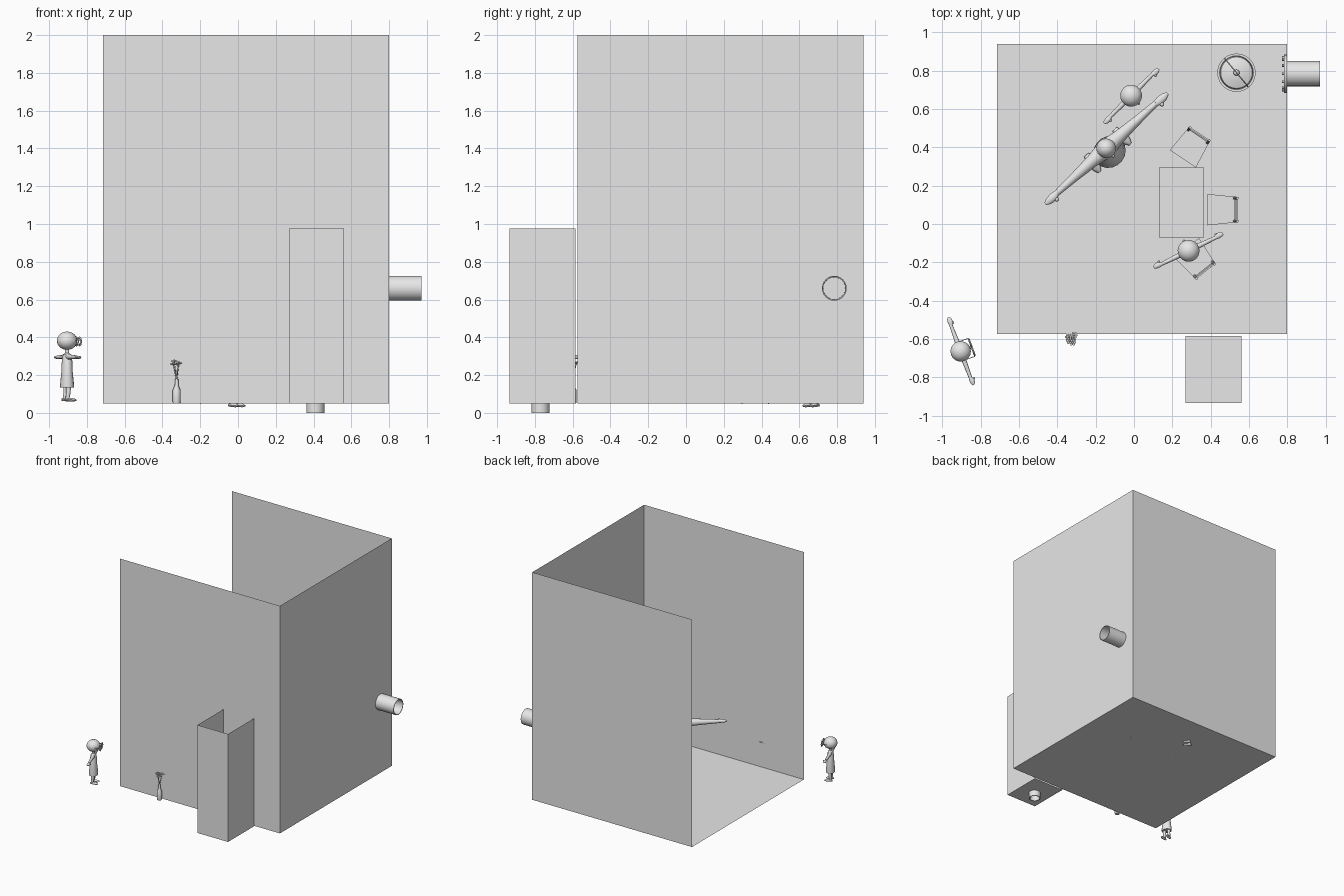
import bpy, bmesh, math
from mathutils import Matrix, Vector

if "Cube" in bpy.data.objects:
    bpy.data.objects.remove(bpy.data.objects["Cube"])

grey = bpy.data.materials.new("light_grey")
grey.diffuse_color = (0.8, 0.8, 0.8, 1)
grey.use_nodes = True
grey.node_tree.nodes["Principled BSDF"].inputs["Base Color"].default_value = grey.diffuse_color
I = Matrix.Identity(4)


def finish(name, bm, M=I, smooth=True):
    me = bpy.data.meshes.new(name)
    bm.to_mesh(me)
    bm.free()
    me.transform(M)
    me.materials.append(grey)
    ob = bpy.data.objects.new(name, me)
    bpy.context.collection.objects.link(ob)
    if smooth:
        bpy.ops.object.select_all(action='DESELECT')
        ob.select_set(True)
        bpy.context.view_layer.objects.active = ob
        bpy.ops.object.shade_smooth_by_angle(angle=math.radians(40))
    return ob


def panel(name, corners):
    bm = bmesh.new()
    bm.faces.new([bm.verts.new(c) for c in corners])
    finish(name, bm, smooth=False)


def sweep(name, pts, M=I, n=12, sx=1, sy=1, axis=None, caps=True):
    """Round section along (x, y, z, radius) points, rings square to one axis."""
    d = Vector(axis) if axis else Vector(pts[-1][:3]) - Vector(pts[0][:3])
    q = d.to_track_quat('Z', 'Y')
    bm = bmesh.new()
    rings = []
    for x, y, z, r in pts:
        rings.append([bm.verts.new(Vector((x, y, z)) + q @ Vector(
            (r * sx * math.cos(2 * math.pi * i / n), r * sy * math.sin(2 * math.pi * i / n), 0)))
            for i in range(n)])
    for a, b in zip(rings, rings[1:]):
        for i in range(n):
            bm.faces.new((a[i], a[(i + 1) % n], b[(i + 1) % n], b[i]))
    if caps:
        bm.faces.new(rings[0][::-1])
        bm.faces.new(rings[-1])
    bmesh.ops.recalc_face_normals(bm, faces=bm.faces)
    return finish(name, bm, M)


def ball(name, c, r, M=I, scale=(1, 1, 1), n=16):
    bm = bmesh.new()
    bmesh.ops.create_uvsphere(bm, u_segments=n, v_segments=n // 2 + 2, radius=r)
    bmesh.ops.transform(bm, matrix=Matrix.Translation(c) @ Matrix.Diagonal((*scale, 1)), verts=bm.verts)
    finish(name, bm, M)


def box(name, c, size, M=I):
    bm = bmesh.new()
    bmesh.ops.create_cube(bm, size=1, matrix=Matrix.Translation(c) @ Matrix.Diagonal((*size, 1)))
    finish(name, bm, M, False)


def ring(name, c, R, r, M=I):
    bm = bmesh.new()
    rows = []
    for i in range(20):
        a = i * math.pi / 10
        rows.append([bm.verts.new((c[0] + (R + r * math.cos(b)) * math.cos(a), c[1] + r * math.sin(b),
                                   c[2] + (R + r * math.cos(b)) * math.sin(a)))
                     for b in (0, math.pi / 2, math.pi, 3 * math.pi / 2)])
    for i in range(20):
        for j in range(4):
            bm.faces.new((rows[i][j], rows[i][(j + 1) % 4], rows[(i + 1) % 20][(j + 1) % 4], rows[(i + 1) % 20][j]))
    bmesh.ops.recalc_face_normals(bm, faces=bm.faces)
    finish(name, bm, M)


def place(x, y, z, fx, fy, s=1):
    """Stand something at a spot with its local +y facing (fx, fy)."""
    return (Matrix.Translation((x, y, z)) @ Matrix.Rotation(math.atan2(fy, fx) - math.pi / 2, 4, 'Z')
            @ Matrix.Scale(s, 4))


# Room and porch shells: single-sheet walls, one side and the top left open
def shell(name, x0, x1, y0, y1, z0, z1, sides):
    edges = {"front": ((x0, y0), (x1, y0)), "right": ((x1, y0), (x1, y1)),
             "back": ((x1, y1), (x0, y1)), "left": ((x0, y1), (x0, y0))}
    panel(name + "_floor", [(x0, y0, z0), (x1, y0, z0), (x1, y1, z0), (x0, y1, z0)])
    for s in sides:
        a, b = edges[s]
        panel(f"{name}_{s}_wall", [(*a, z0), (*b, z0), (*b, z1), (*a, z1)])


shell("room", -0.715, 0.8, -0.575, 0.94, 0.05, 2.0, ("front", "right", "back"))
shell("porch", 0.27, 0.56, -0.935, -0.585, 0.05, 0.975, ("front", "right", "left"))

# Pipes: open tubes
py, pz = 0.785, 0.66
sweep("side_pipe", [(0.785, py, pz, .058), (0.785, py, pz, .066), (0.972, py, pz, .066),
                    (0.972, py, pz, .06), (0.785, py, pz, .058)], n=24, axis=(1, 0, 0), caps=False)
sweep("side_pipe_flange", [(0.782, py, pz, .058), (0.782, py, pz, .1), (0.799, py, pz, .1),
                           (0.799, py, pz, .058), (0.782, py, pz, .058)], n=24, axis=(1, 0, 0), caps=False)
for i in range(12):
    a = i * math.pi / 6
    y, z = py + .085 * math.cos(a), pz + .085 * math.sin(a)
    sweep("flange_bolt", [(0.773, y, z, .007), (0.783, y, z, .007)], n=6)
sweep("drain_pipe", [(.41, -.77, 0, .04), (.41, -.77, 0, .048), (.41, -.77, .053, .048),
                     (.41, -.77, .053, .04), (.41, -.77, 0, .04)], n=24, axis=(0, 0, 1), caps=False)

# Table
box("table_top", (.248, .112, .295), (.235, .365, .018))
for x in (.15, .346):
    for y in (-.05, .274):
        box("table_leg", (x, y, .168), (.02, .02, .236))


# Chairs: tapered seat, four legs, posts and slats
def chair(x, y, fx, fy):
    M = place(x, y, .05, fx, fy)
    bm = bmesh.new()
    lo, hi = ([bm.verts.new((a, b, z)) for a, b in ((-.067, -.072), (.067, -.072), (.082, .072), (-.082, .072))]
              for z in (.138, .15))
    bm.faces.new(lo[::-1])
    bm.faces.new(hi)
    for i in range(4):
        j = (i + 1) % 4
        bm.faces.new((lo[i], lo[j], hi[j], hi[i]))
    finish("chair_seat", bm, M, False)
    for s in (-1, 1):
        sweep("chair_front_leg", [(s * .07, .06, 0, .007), (s * .07, .06, .14, .008)], M, 8)
        sweep("chair_back_post", [(s * .06, -.068, 0, .007), (s * .06, -.07, .15, .008),
                                  (s * .06, -.085, .33, .007)], M, 8)
    for z in (.21, .255, .305):
        box("chair_back_slat", (0, -.07 - (z - .15) * .083, z), (.125, .008, .025), M)


chair(.455, .075, -1, 0)
chair(.295, .4, -.56, -.83)
chair(.32, -.18, -.62, .78)

# Lidded pot with wire handle
P = Matrix.Translation((.535, .79, .05))
sweep("pot", [(0, 0, 0, .075), (0, 0, .02, .088), (0, 0, .15, .095), (0, 0, .155, .1), (0, 0, .163, .1),
              (0, 0, .163, .088), (0, 0, .15, .086)], P, 28)
sweep("pot_lid", [(0, 0, .15, .086), (0, 0, .165, .082), (0, 0, .175, .05), (0, 0, .18, .02)], P, 28)
ball("lid_knob", (0, 0, .19), .016, P)
arc = [(.095 * math.cos(a), .15 + .095 * math.sin(a)) for a in (i * math.pi / 10 for i in range(11))]
for (a, za), (b, zb) in zip(arc, arc[1:]):
    sweep("pot_handle", [(a * .64, -a * .77, za, .003), (b * .64, -b * .77, zb, .003)], P, 6)

# Bottle with flowers
B = Matrix.Translation((-.325, -.6, .05))
sweep("bottle", [(0, 0, 0, .019), (0, 0, .01, .021), (0, 0, .07, .021), (0, 0, .095, .01), (0, 0, .13, .009)], B, 14)
for x, y, z in ((-.018, .01, .21), (.012, .02, .215), (.004, -.018, .205), (-.012, -.01, .225)):
    sweep("flower_stem", [(0, 0, .12, .002), (x, y, z, .002)], B, 5)
    ball("flower_middle", (x, y, z + .002), .006, B, n=8)
    for i in range(6):
        a = i * math.pi / 3
        ball("petal", (x + .012 * math.cos(a), y + .012 * math.sin(a), z), .007, B, (1, 1, .4), 6)


# Child figures, arms held straight out
def child(x, y, z, fx, fy, s=1, glasses=False):
    M = place(x, y, z, fx, fy, s)
    for k in (-1, 1):
        sweep("child_shoe", [(k * .022, -.02, .01, .009), (k * .022, -.008, .011, .012),
                             (k * .024, .025, .009, .013), (k * .025, .042, .007, .006)], M, 10, 1, .75)
        sweep("child_leg", [(k * .021, -.006, .012, .01), (k * .02, 0, .05, .012), (k * .02, 0, .095, .014)], M)
        sweep("child_arm", [(k * .02, 0, .238, .016), (k * .06, 0, .236, .012),
                            (k * .145, 0, .235, .009)], M, 10)
        sweep("child_hand", [(k * .142, 0, .235, .008), (k * .158, .003, .234, .014),
                             (k * .178, .003, .234, .012), (k * .188, .002, .234, .005)], M, 10, 1, .6)
        ball("child_thumb", (k * .155, .015, .234), .007, M, n=8)
        if glasses:
            ring("glasses_rim", (k * .024, .062, .318), .021, .005, M)
            box("glasses_arm", (k * .05, .035, .322), (.004, .055, .005), M)
    if glasses:
        box("glasses_bridge", (0, .062, .322), (.012, .005, .005), M)
    sweep("child_coat", [(0, 0, .075, .042), (0, 0, .085, .043), (0, 0, .16, .034), (0, 0, .215, .032),
                         (0, 0, .25, .024), (0, 0, .258, .012)], M, 16, 1, .85, axis=(0, 0, 1))
    sweep("child_neck", [(0, 0, .25, .011), (0, 0, .285, .012)], M)
    ball("child_head", (0, 0, .322), .054, M, (1, 1, .9), 18)
    ball("child_nose", (0, .053, .308), .007, M, n=8)


child(-.905, -.665, .06, .94, .35, 1, True)
child(-.015, .67, .03, .7, -.7, 1.07)
child(.285, -.14, .2, -.44, .9, 1.07)

# Adult figure
A = place(-.145, .395, .05, .67, -.74)
for k in (-1, 1):
    sweep("adult_shoe", [(k * .1, -.045, .02, .015), (k * .1, -.02, .024, .024), (k * .105, .04, .017, .024),
                         (k * .108, .068, .012, .01)], A, 12, 1, .8)
    sweep("adult_leg", [(k * .1, -.01, .02, .022), (k * .08, 0, .18, .03), (k * .045, .01, .36, .045)], A)
    sweep("adult_arm", [(k * .03, 0, .685, .045), (k * .1, 0, .7, .034), (k * .22, 0, .7, .024),
                        (k * .35, 0, .697, .016)], A, 12)
    sweep("adult_hand", [(k * .345, 0, .697, .014), (k * .37, .003, .697, .022), (k * .405, .003, .696, .02),
                         (k * .43, .002, .695, .008)], A, 10, 1, .6)
    ball("adult_thumb", (k * .37, .025, .697), .012, A, n=8)
sweep("adult_body", [(0, .01, .32, .05), (0, .018, .36, .08), (0, .025, .45, .088), (0, .02, .55, .08),
                     (0, .008, .65, .068), (0, 0, .715, .045), (0, 0, .73, .02)], A, 18, 1, .92, axis=(0, 0, 1))
sweep("adult_neck", [(0, 0, .71, .022), (0, 0, .77, .022)], A)
ball("adult_head", (0, 0, .815), .052, A, (1, 1, 1.2), 18)
ball("adult_nose", (0, .052, .805), .01, A, n=8)
